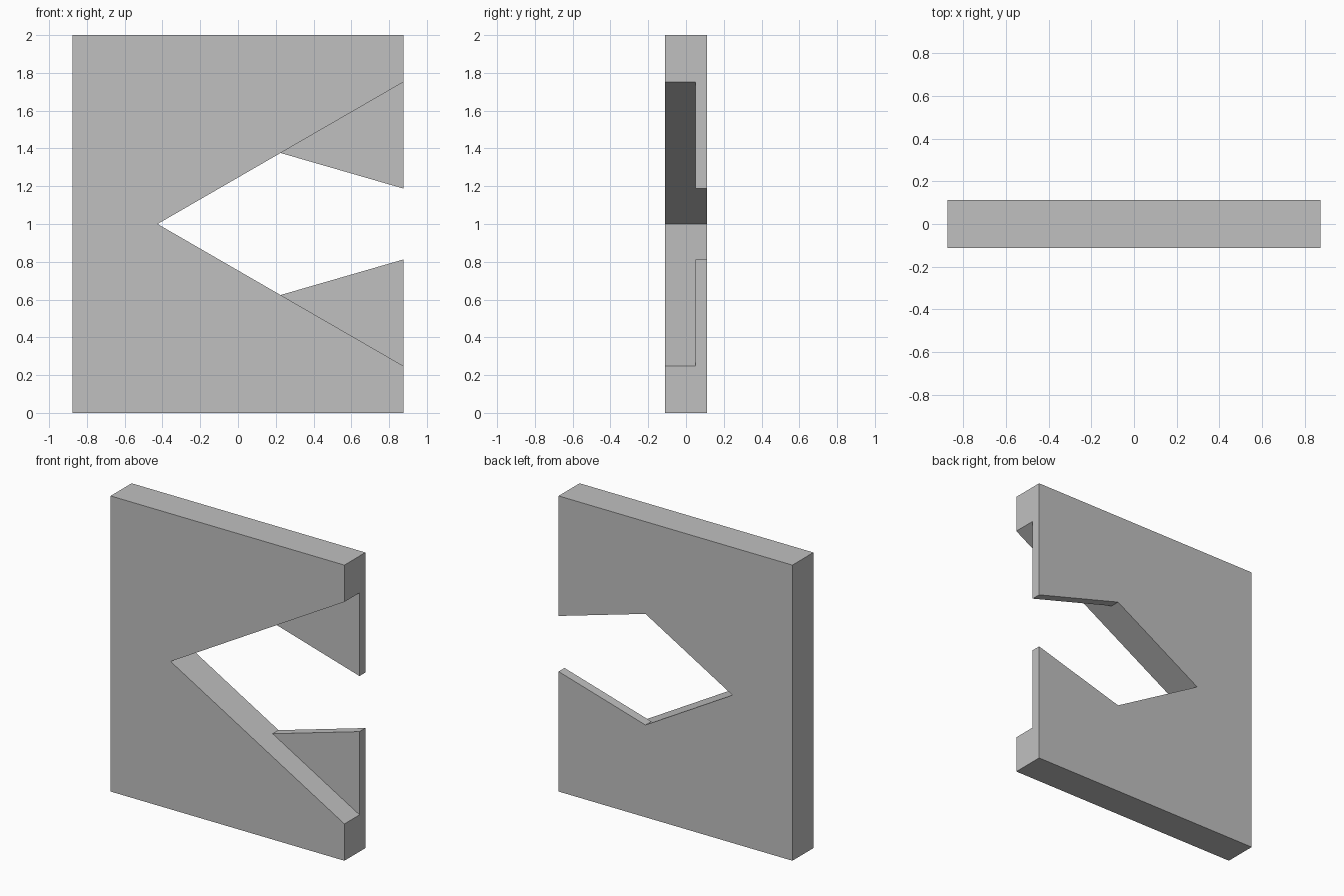
import bpy
import bmesh

cube = bpy.data.objects.get("Cube")
if cube:
    bpy.data.objects.remove(cube)

HALF_W, HEIGHT, MID = 0.875, 2.0, 1.0
FRONT, STEP, BACK = -0.112, 0.049, 0.112

# Upper half of the notch, as (x, height above the middle)
APEX = (-0.426, 0.0)
KNEE = (0.225, 0.376)
MOUTH = (HALF_W, 0.751)   # where the wide front notch meets the side
LIP = (HALF_W, 0.188)     # where the narrow back notch meets the side


def outline(end):
    """Closed plate outline whose notch runs apex, knee, end."""
    upper = [APEX, KNEE, end, (HALF_W, HEIGHT - MID), (-HALF_W, HEIGHT - MID)]
    lower = [(x, -z) for x, z in reversed(upper[1:])]
    return [(x, MID + z) for x, z in upper + lower]


def add_face(bm, points):
    return bm.faces.new([bm.verts.new(p) for p in points])


def add_walls(bm, shape, y0, y1):
    for (xa, za), (xb, zb) in zip(shape, shape[1:] + shape[:1]):
        add_face(bm, [(xa, y0, za), (xb, y0, zb), (xb, y1, zb), (xa, y1, za)])


bm = bmesh.new()
front_shape, back_shape = outline(MOUTH), outline(LIP)

# Front and back faces with their side walls
add_face(bm, [(x, FRONT, z) for x, z in front_shape])
add_face(bm, [(x, BACK, z) for x, z in back_shape])
add_walls(bm, front_shape, FRONT, STEP)
add_walls(bm, back_shape, STEP, BACK)

# Recessed triangular ledges above and below the opening
for side in (1, -1):
    add_face(bm, [(x, STEP, MID + side * z) for x, z in (KNEE, MOUTH, LIP)])

# The back walls need the mouth corner as a vertex to join the front walls
bmesh.ops.remove_doubles(bm, verts=bm.verts, dist=0.0001)
for side in (1, -1):
    def find(point):
        return min(bm.verts, key=lambda v: (v.co.x - point[0]) ** 2
                   + (v.co.y - STEP) ** 2 + (v.co.z - MID - side * point[1]) ** 2)
    corner, lip, mouth = find((HALF_W, MID)), find(LIP), find(MOUTH)
    edge = bm.edges.get((corner, lip))
    if edge:
        ratio = (mouth.co - corner.co).length / (lip.co - corner.co).length
        new_vert = bmesh.utils.edge_split(edge, corner, ratio)[1]
        new_vert.co = mouth.co
bmesh.ops.remove_doubles(bm, verts=bm.verts, dist=0.0001)
bmesh.ops.recalc_face_normals(bm, faces=bm.faces)
bmesh.ops.dissolve_limit(bm, angle_limit=0.01, verts=bm.verts, edges=bm.edges)

mesh = bpy.data.meshes.new("notched_plate")
bm.to_mesh(mesh)
bm.free()

# Plain grey finish
grey = bpy.data.materials.new("light_grey")
grey.use_nodes = True
colour = (0.53, 0.53, 0.53, 1.0)
grey.diffuse_color = colour
grey.node_tree.nodes["Principled BSDF"].inputs["Base Color"].default_value = colour
mesh.materials.append(grey)

plate = bpy.data.objects.new("notched_plate", mesh)
bpy.context.collection.objects.link(plate)
